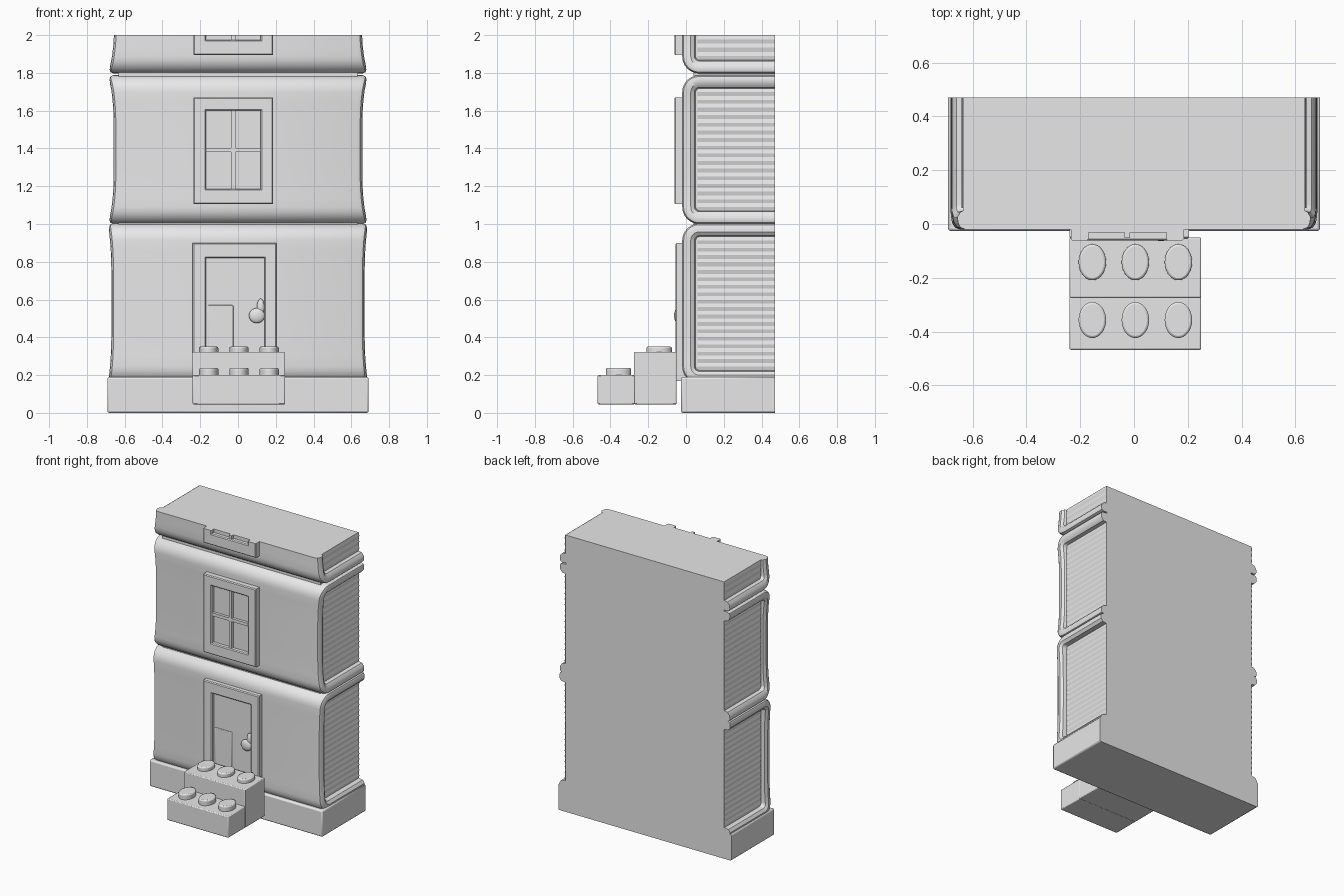
import bpy, bmesh, math
from mathutils import Vector

cube = bpy.data.objects.get("Cube")
if cube:
    bpy.data.objects.remove(cube)

GREY = (0.8, 0.8, 0.8, 1)
stone = bpy.data.materials.new("plain grey")
stone.use_nodes = True
stone.diffuse_color = GREY
stone.node_tree.nodes["Principled BSDF"].inputs["Base Color"].default_value = GREY

BACK, TOP, FRONT = 0.47, 2.0, -0.02
parts = []


def finish(name, bm, bevel=0):
    bmesh.ops.recalc_face_normals(bm, faces=bm.faces)
    mesh = bpy.data.meshes.new(name)
    bm.to_mesh(mesh)
    bm.free()
    mesh.materials.append(stone)
    obj = bpy.data.objects.new(name, mesh)
    bpy.context.collection.objects.link(obj)
    if bevel:
        mod = obj.modifiers.new("soft edges", 'BEVEL')
        mod.width, mod.segments = bevel, 2
    parts.append(obj)
    return obj


def slice_off(bm, point, normal):
    """Cut away everything beyond a plane and close the cut."""
    geom = bm.verts[:] + bm.edges[:] + bm.faces[:]
    cut = bmesh.ops.bisect_plane(bm, geom=geom, dist=1e-5, plane_co=point,
                                 plane_no=normal, clear_outer=True)["geom_cut"]
    edges = [e for e in cut if isinstance(e, bmesh.types.BMEdge)]
    if edges:
        bmesh.ops.triangle_fill(bm, edges=edges, use_beauty=True)


def loft(name, rings, bevel=0):
    """Skin a list of closed rings, cap the ends, trim to the block."""
    bm = bmesh.new()
    loops = [[bm.verts.new(p) for p in ring] for ring in rings]
    n = len(loops[0])
    for a, b in zip(loops, loops[1:]):
        for i in range(n):
            j = (i + 1) % n
            bm.faces.new((a[i], a[j], b[j], b[i]))
    bm.faces.new(loops[0])
    bm.faces.new(loops[-1])
    bmesh.ops.recalc_face_normals(bm, faces=bm.faces)
    slice_off(bm, (0, BACK, 0), (0, 1, 0))
    slice_off(bm, (0, 0, TOP), (0, 0, 1))
    return finish(name, bm, bevel)


def box(name, x, y, z, bevel=0):
    rings = [[(a, y[0], z[0]), (a, y[1], z[0]), (a, y[1], z[1]), (a, y[0], z[1])] for a in x]
    return loft(name, rings, bevel)


def rounded_profile(z0, z1, inset, radius=0.09, steps=6, spans=12):
    """Rounded rectangle in the side plane, pulled in by inset."""
    r = max(radius - inset, 0.025)
    y0, y1, z0, z1 = FRONT + inset, 1.0 - inset, z0 + inset, z1 - inset
    corners = ((y0 + r, z0 + r, 180), (y1 - r, z0 + r, 270),
               (y1 - r, z1 - r, 0), (y0 + r, z1 - r, 90))
    arcs = [[(cy + r * math.cos(math.radians(a + 90 * i / steps)),
              cz + r * math.sin(math.radians(a + 90 * i / steps)))
             for i in range(steps + 1)] for cy, cz, a in corners]
    points = []
    for k, arc in enumerate(arcs):
        points += arc
        a, b = Vector(arc[-1]), Vector(arcs[(k + 1) % 4][0])
        points += [tuple(a.lerp(b, i / spans)) for i in range(1, spans)]
    return points


def floor_block(name, z0, z1, waist):
    """Pillow-shaped storey with a raised rim round each recessed side."""
    mid, half = (z0 + z1) / 2, (z1 - z0) / 2

    def ring(side, inset, drop, flat=None):
        out = []
        for y, z in rounded_profile(z0, z1, inset):
            flare = (0.69 - waist) * min(1, abs(z - mid) / half) ** 4
            out.append((side * (flat or waist + flare - drop), y, z))
        return out

    # (inset, distance below the rim, fixed x) from panel to front edge
    steps = [(0.07, 0, 0.634), (0.065, 0.012, None), (0.045, 0, None),
             (0.02, 0.004, None), (0.007, 0.012, None), (0, 0.03, None)]
    rings = [ring(-1, *s) for s in steps] + [ring(1, *s) for s in reversed(steps)]
    return loft(name, rings)


def siding(name, z0, z1, count):
    """Shallow uneven ribs across both side panels."""
    for side, label in ((1, "left"), (-1, "right")):
        bm = bmesh.new()
        rows = []
        for i in range(count + 1):
            x = side * (0.636 + 0.005 * (i % 2))
            z = z0 + (z1 - z0) * i / count
            rows.append([bm.verts.new((x, y, z)) for y in (0.06, BACK)])
        for a, b in zip(rows, rows[1:]):
            bm.faces.new((a[0], a[1], b[1], b[0]))
        obj = finish(label + "_" + name, bm)
        # face the ribs outward
        if obj.data.polygons[0].normal.x * side < 0:
            obj.data.flip_normals()


def framed_opening(name, outer, inner, front, pane):
    """Raised frame with a recessed pane."""
    def rect(bounds, y, grow=0):
        x0, x1, z0, z1 = bounds
        return [(x0 - grow, y, z0 - grow), (x1 + grow, y, z0 - grow),
                (x1 + grow, y, z1 + grow), (x0 - grow, y, z1 + grow)]
    return loft(name, [rect(outer, 0.04), rect(outer, front + 0.006),
                       rect(outer, front, -0.006), rect(inner, front, 0.006),
                       rect(inner, front + 0.006), rect(inner, pane)])


def window(name, z):
    framed_opening(name + "_frame", (-0.235, 0.185, z, z + 0.565),
                   (-0.17, 0.12, z + 0.08, z + 0.495), -0.062, -0.032)
    box(name + "_upright_bar", (-0.036, -0.014), (-0.052, -0.02), (z + 0.075, z + 0.5))
    if z + 0.28 < TOP:
        box(name + "_cross_bar", (-0.175, 0.125), (-0.052, -0.02), (z + 0.275, z + 0.297))


def ball(name, centre, scale, squash_to_stud=False):
    bm = bmesh.new()
    if squash_to_stud:
        bmesh.ops.create_cone(bm, cap_ends=True, segments=32, radius1=1, radius2=1, depth=2)
    else:
        bmesh.ops.create_uvsphere(bm, u_segments=24, v_segments=12, radius=1)
    for v in bm.verts:
        v.co = Vector(centre) + v.co * Vector(scale)
    return finish(name, bm, 0.008 if squash_to_stud else 0)


# Building mass
box("wall_core", (-0.632, 0.632), (0.04, BACK), (0.05, 1.95))
box("base_plinth", (-0.692, 0.692), (-0.026, BACK), (0, 0.19), 0.01)
floor_block("ground_floor", 0.155, 1.003, 0.67)
floor_block("middle_floor", 1.0, 1.788, 0.658)
floor_block("top_floor", 1.797, 2.585, 0.655)
siding("ground_siding", 0.225, 0.933, 36)
siding("middle_siding", 1.07, 1.718, 32)
siding("top_siding", 1.867, TOP, 6)

# Windows
window("middle_window", 1.105)
window("top_window", 1.895)

# Door
framed_opening("door_frame", (-0.24, 0.205, 0.17, 0.9), (-0.17, 0.14, 0.25, 0.82), -0.055, -0.03)
box("door_panel_left", (-0.16, -0.025), (-0.036, -0.02), (0.3, 0.57), 0.004)
ball("door_handle", (0.1, -0.045, 0.515), (0.042, 0.018, 0.04))
ball("door_handle_top", (0.12, -0.04, 0.56), (0.02, 0.014, 0.045))

# Front steps with round studs
box("upper_step", (-0.24, 0.25), (-0.275, -0.05), (0.045, 0.322), 0.006)
box("lower_step", (-0.24, 0.25), (-0.468, -0.27), (0.045, 0.2), 0.006)
for row, y, z in (("upper", -0.142, 0.325), ("lower", -0.357, 0.212)):
    for i, x in enumerate((-0.155, 0.005, 0.165)):
        ball(f"{row}_step_stud_{i + 1}", (x, y, z), (0.051, 0.067, 0.026), True)

# Smooth shading with crisp edges
bpy.ops.object.select_all(action='DESELECT')
for obj in parts:
    obj.select_set("siding" not in obj.name)
bpy.context.view_layer.objects.active = parts[0]
bpy.ops.object.shade_smooth_by_angle(angle=math.radians(35))
